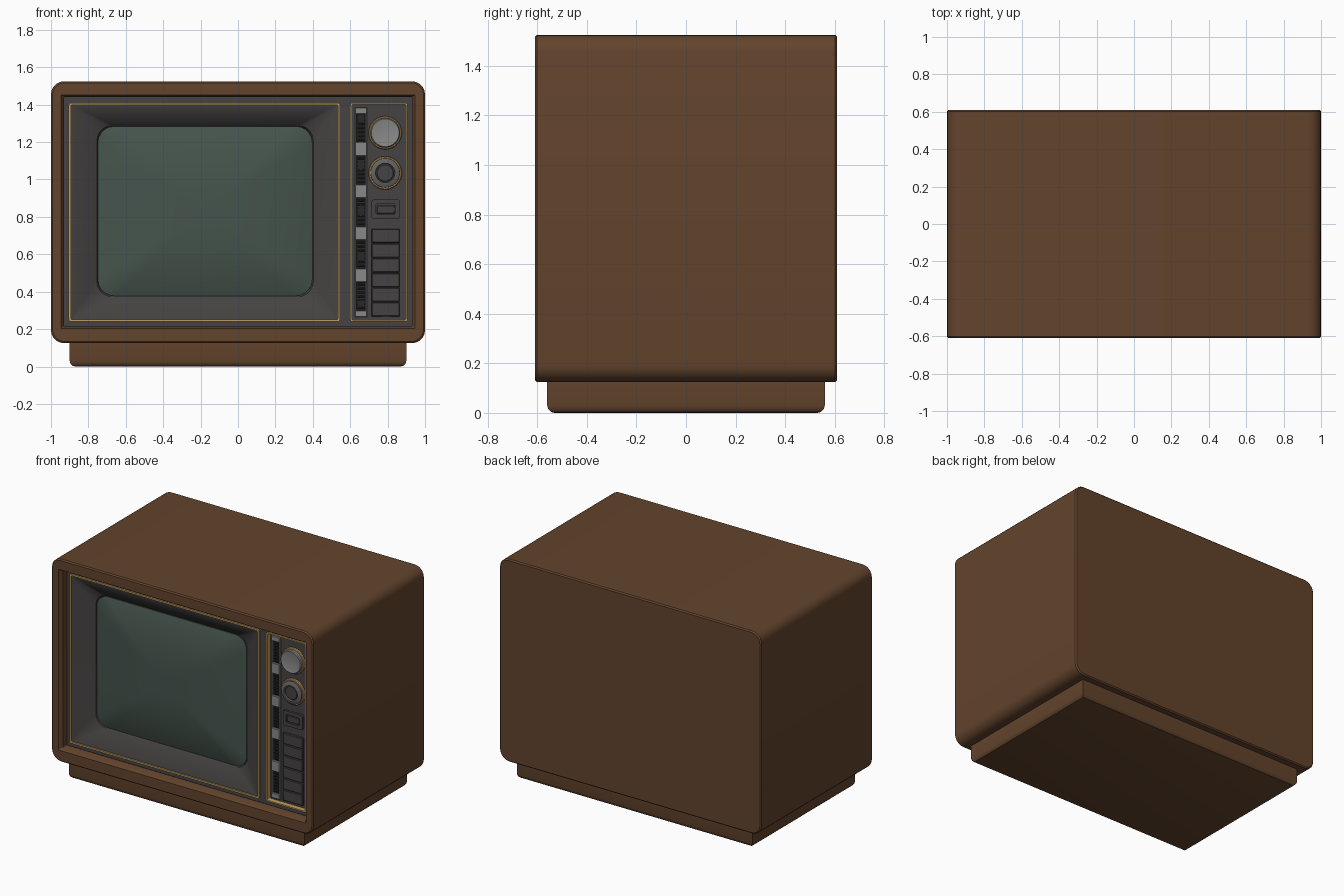
import bpy, bmesh, math

if "Cube" in bpy.data.objects:
    bpy.data.objects.remove(bpy.data.objects["Cube"])


def material(name, r, g, b):
    m = bpy.data.materials.new(name)
    m.diffuse_color = (r, g, b, 1)
    m.use_nodes = True
    m.node_tree.nodes["Principled BSDF"].inputs["Base Color"].default_value = m.diffuse_color
    return m


WOOD = material("wood", 0.125, 0.058, 0.026)
DARK = material("dark_plastic", 0.060, 0.054, 0.054)
BLACK = material("black_plastic", 0.022, 0.021, 0.021)
GOLD = material("gold_trim", 0.55, 0.34, 0.11)
SILVER = material("silver", 0.25, 0.25, 0.25)
KNOB = material("knob_grey", 0.13, 0.125, 0.12)
GLASS = material("screen_glass", 0.060, 0.088, 0.074)


def finish(name, bm, mat):
    me = bpy.data.meshes.new(name)
    bm.to_mesh(me)
    bm.free()
    me.materials.append(mat)
    ob = bpy.data.objects.new(name, me)
    bpy.context.collection.objects.link(ob)
    return ob


def ring(x0, x1, z0, z1, r, y, seg=5):
    """Rounded rectangle at depth y, counter-clockwise seen from the front."""
    pts = []
    corners = [(x0 + r, z0 + r, 180), (x1 - r, z0 + r, 270),
               (x1 - r, z1 - r, 0), (x0 + r, z1 - r, 90)]
    for cx, cz, start in corners:
        for i in range(seg + 1):
            a = math.radians(start + 90 * i / seg)
            pts.append((cx + r * math.cos(a), y, cz + r * math.sin(a)))
    return pts


def circle(x, z, r, y, n=40):
    return [(x + r * math.cos(math.tau * i / n), y, z + r * math.sin(math.tau * i / n))
            for i in range(n)]


def loft(name, rings, mat, caps=(True, True), loop=False):
    """Skin rings running from back to front and then inwards."""
    bm = bmesh.new()
    vs = [[bm.verts.new(p) for p in r] for r in rings]
    n = len(vs[0])
    pairs = list(zip(vs, vs[1:])) + ([(vs[-1], vs[0])] if loop else [])
    for a, b in pairs:
        for i in range(n):
            j = (i + 1) % n
            bm.faces.new((a[i], a[j], b[j], b[i]))
    if caps[0] and not loop:
        bm.faces.new(vs[0][::-1])
    if caps[1] and not loop:
        bm.faces.new(vs[-1])
    return finish(name, bm, mat)


def box(name, x0, x1, z0, z1, front, back, mat, bevel=0.003):
    """Block facing the front with softened front edges."""
    b = bevel
    return loft(name, [ring(x0, x1, z0, z1, 0.001, back, 1),
                       ring(x0, x1, z0, z1, 0.001, front + b, 1),
                       ring(x0 + b, x1 - b, z0 + b, z1 - b, 0.001, front, 1)], mat)


def trim(name, x0, x1, z0, z1, w, front, back, mat):
    """Thin rectangular frame."""
    outer, inner = (x0, x1, z0, z1), (x0 + w, x1 - w, z0 + w, z1 - w)
    return loft(name, [ring(*outer, 0.012, back), ring(*outer, 0.012, front),
                       ring(*inner, 0.008, front), ring(*inner, 0.008, back)], mat, loop=True)


# Wooden cabinet shell with the recessed front opening
loft("cabinet", [
    ring(-0.992, 0.992, 0.133, 1.517, 0.065, 0.61),
    ring(-1, 1, 0.125, 1.525, 0.07, 0.602),
    ring(-1, 1, 0.125, 1.525, 0.07, -0.602),
    ring(-0.992, 0.992, 0.133, 1.517, 0.065, -0.61),
    ring(-0.947, 0.947, 0.203, 1.452, 0.006, -0.61),
    ring(-0.930, 0.930, 0.213, 1.442, 0.006, -0.585),
    ring(-0.930, 0.930, 0.213, 1.442, 0.006, -0.42)], WOOD)

# Plinth with rounded bottom edges
bm = bmesh.new()
bmesh.ops.create_cube(bm, size=1)
for v in bm.verts:
    v.co = (v.co.x * 1.8, v.co.y * 1.12, (v.co.z + 0.5) * 0.135)
low = [e for e in bm.edges if all(v.co.z < 0.01 for v in e.verts)]
bmesh.ops.bevel(bm, geom=low, offset=0.03, segments=3, profile=0.5, affect='EDGES')
finish("plinth", bm, WOOD)

# Faceplate strips around the screen and the control panel
SX0, SX1, PX0, PX1, Z0, Z1 = -0.905, 0.545, 0.60, 0.907, 0.24, 1.41
strips = [("top", -0.93, 0.93, Z1 - 0.006, 1.442), ("bottom", -0.93, 0.93, 0.213, Z0 + 0.006),
          ("left", -0.93, SX0 + 0.006, Z0, Z1), ("divider", SX1 - 0.006, PX0 + 0.006, Z0, Z1),
          ("right", PX1 - 0.006, 0.93, Z0, Z1)]
for n, x0, x1, z0, z1 in strips:
    box("faceplate_" + n, x0, x1, z0, z1, -0.54, -0.42, DARK, 0.001)

# Gold trims
trim("screen_trim", SX0, SX1, Z0, Z1, 0.011, -0.55, -0.5, GOLD)
trim("panel_trim", PX0, PX1, Z0, Z1, 0.009, -0.55, -0.5, GOLD)

# Sloping screen surround
loft("screen_surround", [
    ring(SX0 + 0.009, SX1 - 0.009, Z0 + 0.009, Z1 - 0.009, 0.01, -0.54),
    ring(SX0 + 0.025, SX1 - 0.025, Z0 + 0.025, Z1 - 0.025, 0.012, -0.538),
    ring(-0.755, 0.403, 0.372, 1.290, 0.085, -0.475),
    ring(-0.745, 0.393, 0.382, 1.280, 0.08, -0.455)], DARK, caps=(False, False))

# Bulging glass tube, flatter towards the middle
cx, cz, hw, hh = -0.176, 0.831, 0.573, 0.453
rings = [ring(cx - hw, cx + hw, cz - hh, cz + hh, 0.085, -0.45)]
for i in range(13):
    a = math.radians(90 * i / 13)
    t = math.cos(a)
    k = 1 - (1 - t) * 0.97
    rings.append(ring(cx - hw * k, cx + hw * k, cz - hh * k, cz + hh * k,
                      0.085 * k, -0.472 - 0.062 * (1 - t ** 2.6)))
loft("screen", rings, GLASS, caps=(False, True))

# Control panel backing
box("control_panel", PX0 + 0.004, PX1 - 0.004, Z0 + 0.004, Z1 - 0.004, -0.515, -0.43, DARK, 0.001)

# Speaker strip: silver blocks and rails over dark louvres
box("speaker_backing", 0.627, 0.689, 0.27, 1.38, -0.518, -0.50, BLACK)
for i in range(6):
    zc = 1.3875 - 0.225 * i
    box(f"speaker_block_{i + 1}", 0.626, 0.690, max(zc - 0.037, 0.265), min(zc + 0.037, 1.385),
        -0.532, -0.51, SILVER)
for n, x in (("left", 0.626), ("right", 0.682)):
    box("speaker_rail_" + n, x, x + 0.008, 0.27, 1.38, -0.529, -0.51, SILVER, 0.002)
for i in range(5):
    for j in range(7):
        z = 1.275 - 0.225 * i + (j - 3) * 0.021
        box(f"louvre_{i + 1}_{j + 1}", 0.638, 0.678, z - 0.005, z + 0.005, -0.526, -0.51, BLACK, 0.002)

# Two dials: gold collar, grey body; the lower one has a hollow centre
KX = 0.787
for n, z in (("upper", 1.25), ("lower", 1.035)):
    loft(n + "_dial_collar", [circle(KX, z, 0.089, -0.50), circle(KX, z, 0.089, -0.527),
                              circle(KX, z, 0.085, -0.531), circle(KX, z, 0.076, -0.531)], GOLD)
loft("upper_dial", [circle(KX, 1.25, 0.081, -0.52), circle(KX, 1.25, 0.079, -0.545),
                    circle(KX, 1.25, 0.074, -0.550), circle(KX, 1.25, 0.068, -0.548)], SILVER)
loft("lower_dial", [circle(KX, 1.035, 0.081, -0.52), circle(KX, 1.035, 0.078, -0.540),
                    circle(KX, 1.035, 0.058, -0.550), circle(KX, 1.035, 0.052, -0.550),
                    circle(KX, 1.035, 0.050, -0.534)], KNOB)
loft("lower_dial_centre", [circle(KX, 1.035, 0.047, -0.52), circle(KX, 1.035, 0.047, -0.541),
                           circle(KX, 1.035, 0.043, -0.545)], DARK)

# Switch with a recessed window
BX0, BX1 = 0.714, 0.864
trim("switch_frame", BX0, BX1, 0.79, 0.893, 0.024, -0.53, -0.51, DARK)
box("switch_rocker", BX0 + 0.028, BX1 - 0.028, 0.818, 0.862, -0.525, -0.51, DARK)

# Stack of push buttons
for i in range(6):
    z = 0.268 + i * 0.0785
    box(f"push_button_{i + 1}", BX0, BX1, z, z + 0.075, -0.53, -0.51, DARK, 0.004)

# Smooth shading with sharp edges kept
for ob in bpy.data.objects:
    ob.select_set(True)
bpy.context.view_layer.objects.active = bpy.data.objects["cabinet"]
bpy.ops.object.shade_smooth_by_angle(angle=math.radians(30))
